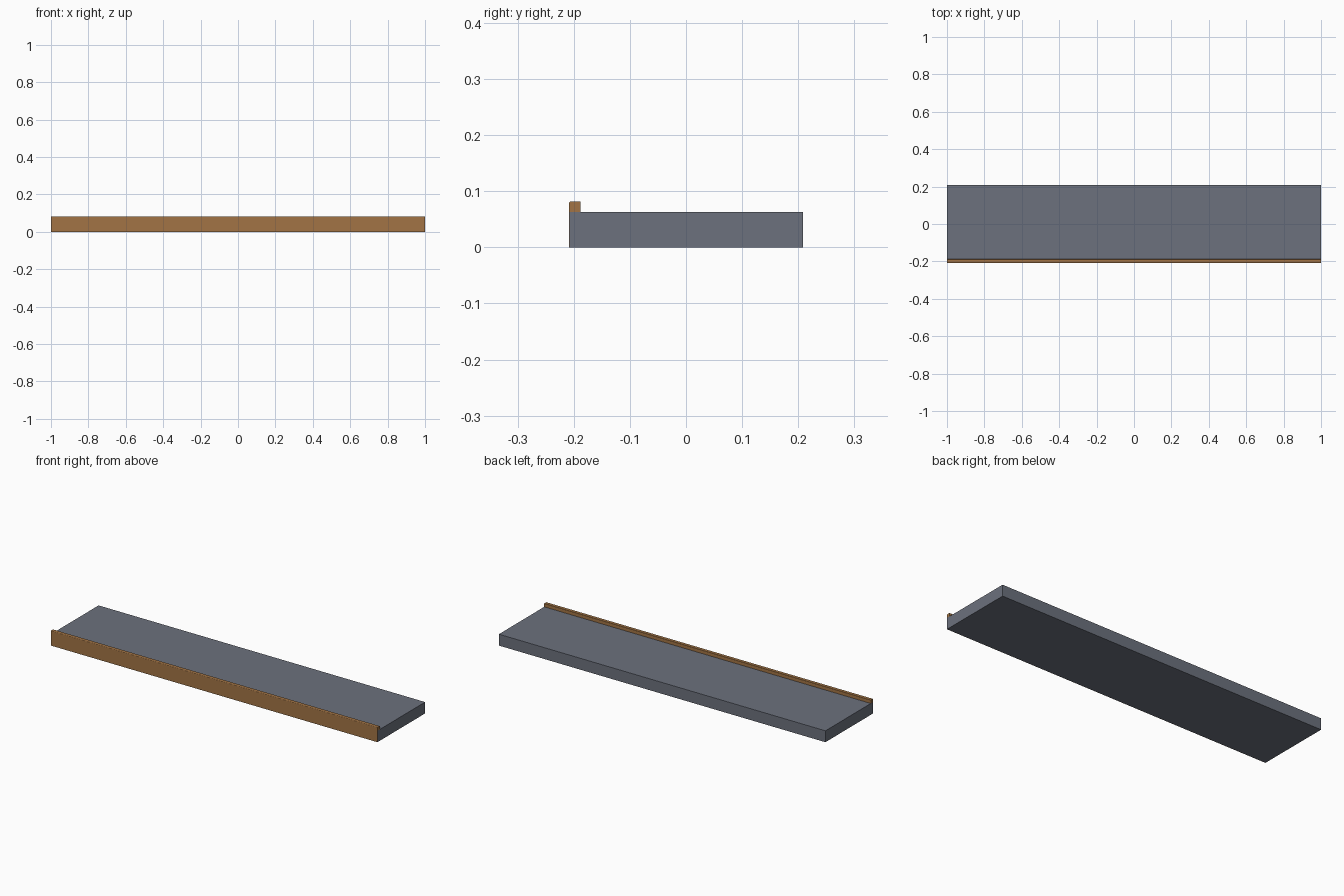
import bpy, bmesh, math

if "Cube" in bpy.data.objects:
    bpy.data.objects.remove(bpy.data.objects["Cube"])


def material(name, rgb):
    m = bpy.data.materials.new(name)
    m.diffuse_color = (*rgb, 1)
    m.use_nodes = True
    m.node_tree.nodes["Principled BSDF"].inputs["Base Color"].default_value = m.diffuse_color
    return m


def extrude_profile(name, pts, mat, half=1.0):
    """Extrude a (y, z) outline along x."""
    bm = bmesh.new()
    face = bm.faces.new([bm.verts.new((-half, y, z)) for y, z in pts])
    geo = bmesh.ops.extrude_face_region(bm, geom=[face])["geom"]
    verts = [g for g in geo if isinstance(g, bmesh.types.BMVert)]
    bmesh.ops.translate(bm, verts=verts, vec=(2 * half, 0, 0))
    bmesh.ops.recalc_face_normals(bm, faces=bm.faces)
    me = bpy.data.meshes.new(name)
    bm.to_mesh(me)
    bm.free()
    me.materials.append(mat)
    ob = bpy.data.objects.new(name, me)
    bpy.context.collection.objects.link(ob)
    return ob


def arc(cy, cz, r, a0, a1, n=4):
    return [(cy + r * math.cos(math.radians(a0 + (a1 - a0) * i / n)),
             cz + r * math.sin(math.radians(a0 + (a1 - a0) * i / n)))
            for i in range(n + 1)]


grey = material("slate grey", (0.150, 0.165, 0.205))
brown = material("wood brown", (0.36, 0.175, 0.06))

front, back, deck, top, lip = -0.2085, 0.2085, 0.063, 0.082, 0.0205
skin, r = 0.0008, 0.004

# Main slab
extrude_profile("slab", [(front + skin, 0), (back, 0), (back, deck),
                         (front + skin, deck)], grey)

# Front facing with raised, rounded lip
inner = front + lip
extrude_profile("front_trim",
                [(front, 0), (front + skin, 0), (front + skin, deck), (inner, deck)]
                + arc(inner - 0.002, top - 0.002, 0.002, 0, 90, 3)
                + arc(front + r, top - r, r, 90, 180), brown)
